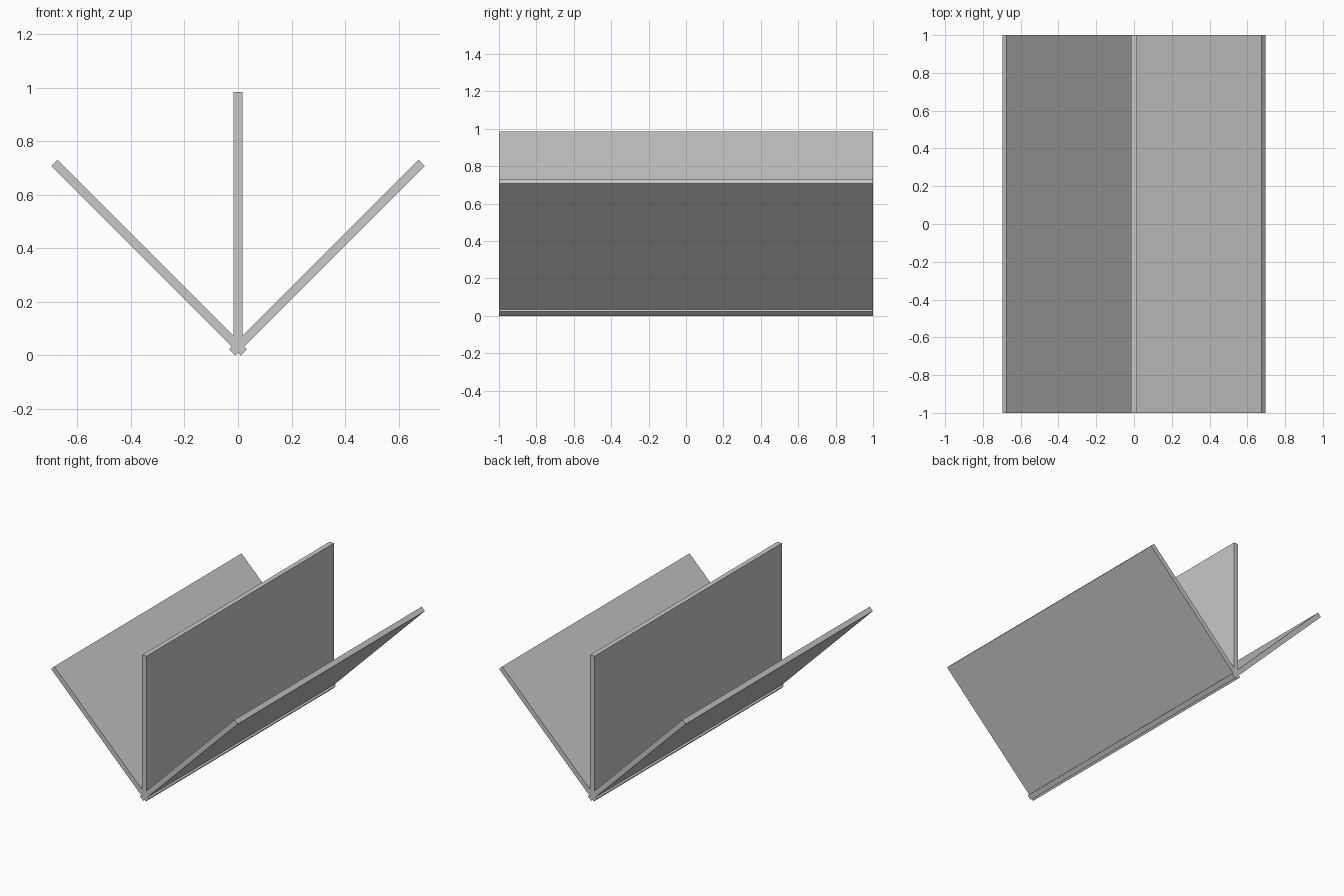
import bpy
from math import radians, sin, cos

cube = bpy.data.objects.get("Cube")
if cube:
    bpy.data.objects.remove(cube, do_unlink=True)

# Single plain grey
grey = bpy.data.materials.new("light_grey")
GREY = (0.578, 0.578, 0.578, 1.0)
grey.diffuse_color = GREY
grey.use_nodes = True
grey.node_tree.nodes["Principled BSDF"].inputs["Base Color"].default_value = GREY

THICKNESS = 0.0333
DEPTH = 2.0
PIVOT_Z = 0.0333   # height where the panels cross


def panel(name, angle, start, end):
    """Flat panel leaning by angle about the crossing line, from start to end along its slope."""
    middle = (start + end) / 2
    bpy.ops.mesh.primitive_cube_add(
        size=1,
        location=(middle * sin(angle), 0, PIVOT_Z + middle * cos(angle)),
        rotation=(0, angle, 0))
    obj = bpy.context.object
    obj.name = name
    obj.scale = (THICKNESS, DEPTH, end - start)
    bpy.ops.object.transform_apply(location=False, rotation=False, scale=True)
    obj.data.materials.append(grey)


# Upright panel and the two leaning ones, which cross at the bottom
panel("centre_panel", 0, -0.0167, 0.951)
panel("left_panel", radians(45), -0.0305, 0.9695)
panel("right_panel", radians(-45), -0.0305, 0.9695)
